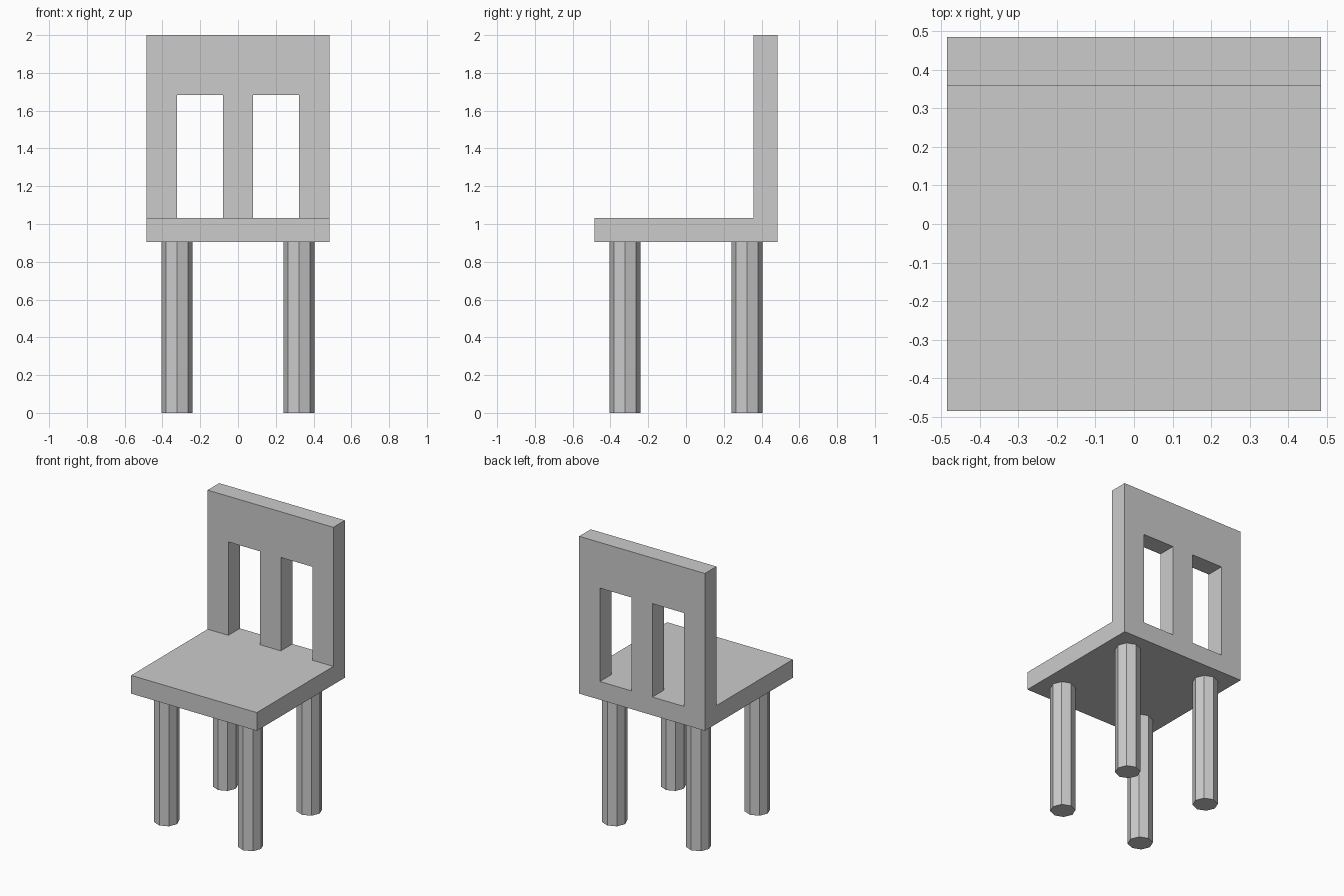
import bpy, bmesh
from mathutils import Vector

if "Cube" in bpy.data.objects:
    bpy.data.objects.remove(bpy.data.objects["Cube"])

HALF = 0.484           # half width and depth of the seat
SEAT_BOTTOM, SEAT_TOP = 0.905, 1.032
LEG_OFFSET, LEG_RADIUS = 0.323, 0.081


def make_object(name, bm):
    bmesh.ops.recalc_face_normals(bm, faces=bm.faces)
    mesh = bpy.data.meshes.new(name)
    bm.to_mesh(mesh)
    bm.free()
    obj = bpy.data.objects.new(name, mesh)
    bpy.context.collection.objects.link(obj)
    return obj


def block_shell(name, breaks, filled):
    """Closed outer shell of the filled cells of a box grid."""
    counts = [len(b) - 1 for b in breaks]
    cells = {(i, j, k) for i in range(counts[0]) for j in range(counts[1])
             for k in range(counts[2]) if filled(i, j, k)}
    bm = bmesh.new()
    for cell in cells:
        for axis in range(3):
            for side in (0, 1):
                neighbour = list(cell)
                neighbour[axis] += 2 * side - 1
                if tuple(neighbour) in cells:
                    continue
                u, v = [a for a in range(3) if a != axis]
                verts = []
                for du, dv in ((0, 0), (1, 0), (1, 1), (0, 1)):
                    corner = list(cell)
                    corner[axis] += side
                    corner[u] += du
                    corner[v] += dv
                    verts.append(bm.verts.new(Vector(breaks[a][corner[a]] for a in range(3))))
                bm.faces.new(verts)
    bmesh.ops.remove_doubles(bm, verts=bm.verts, dist=0.0001)
    return make_object(name, bm)


# Seat with the slatted backrest: three posts joined by a top rail
block_shell(
    "seat_and_backrest",
    ((-HALF, -0.324, -0.08, 0.08, 0.324, HALF),
     (-HALF, 0.357, HALF),
     (SEAT_BOTTOM, SEAT_TOP, 1.682, 2.0)),
    lambda i, j, k: k == 0 or (j == 1 and (k == 2 or i % 2 == 0)))


# Four eight-sided legs, open where they meet the seat
def leg(name, x, y):
    bm = bmesh.new()
    bmesh.ops.create_cone(bm, cap_ends=True, segments=8, radius1=LEG_RADIUS,
                          radius2=LEG_RADIUS, depth=SEAT_BOTTOM)
    top = [f for f in bm.faces if f.calc_center_median().z > 0.1]
    bmesh.ops.delete(bm, geom=top, context='FACES_ONLY')
    obj = make_object(name, bm)
    obj.location = (x, y, SEAT_BOTTOM / 2)


for depth, y in (("front", -LEG_OFFSET), ("back", LEG_OFFSET)):
    for side, x in (("left", -LEG_OFFSET), ("right", LEG_OFFSET)):
        leg(f"{depth}_{side}_leg", x, y)
